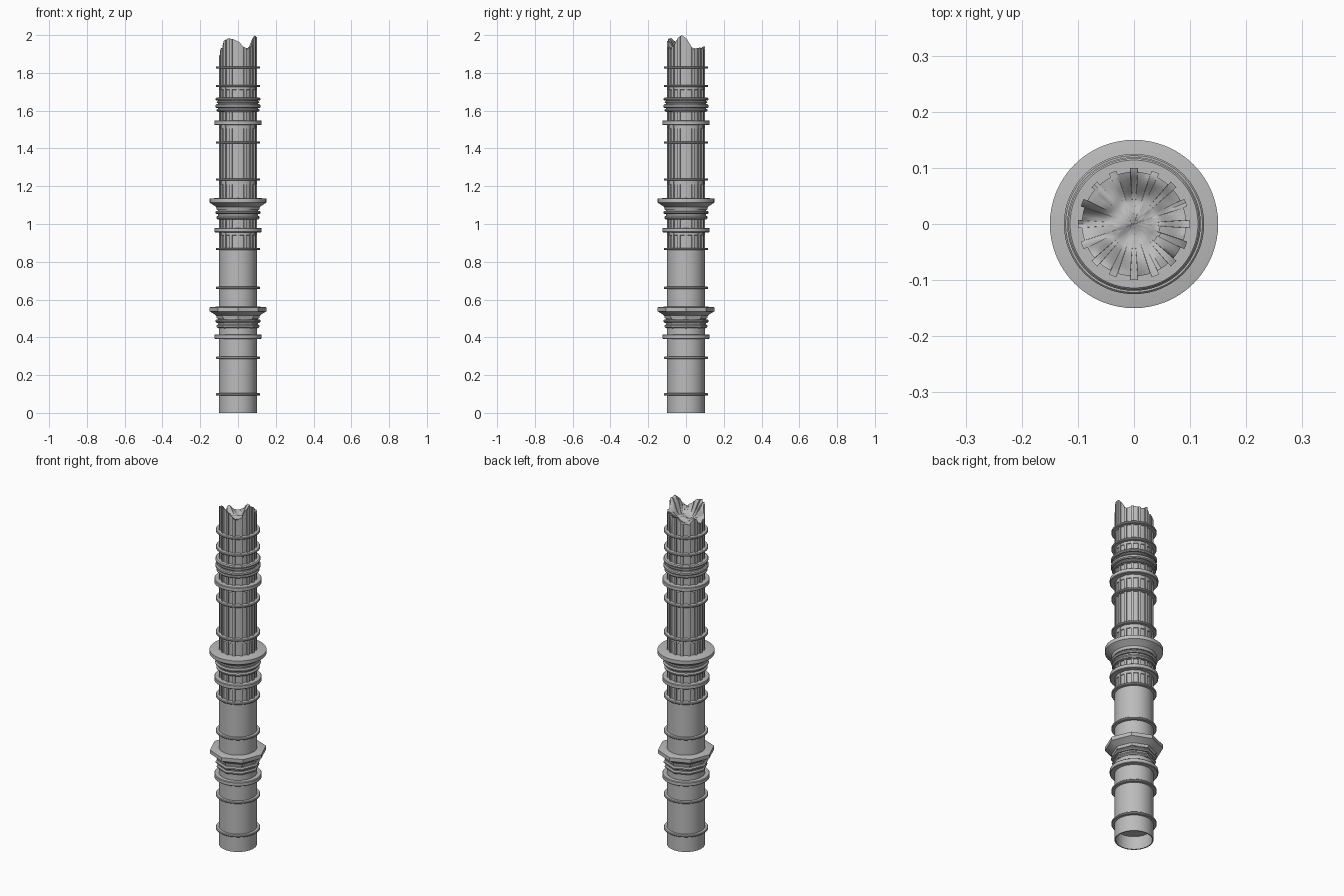
import bpy, bmesh, math
from mathutils import Vector, noise

cube = bpy.data.objects.get("Cube")
if cube:
    bpy.data.objects.remove(cube, do_unlink=True)

stone = bpy.data.materials.new("grey stone")
stone.use_nodes = True
stone.diffuse_color = (0.5, 0.5, 0.5, 1)
stone.node_tree.nodes["Principled BSDF"].inputs["Base Color"].default_value = (0.5, 0.5, 0.5, 1)


def finish(name, bm, angle=35):
    bmesh.ops.remove_doubles(bm, verts=bm.verts, dist=1e-5)
    bmesh.ops.recalc_face_normals(bm, faces=bm.faces)
    mesh = bpy.data.meshes.new(name)
    bm.to_mesh(mesh)
    bm.free()
    mesh.materials.append(stone)
    ob = bpy.data.objects.new(name, mesh)
    bpy.context.collection.objects.link(ob)
    bpy.ops.object.select_all(action='DESELECT')
    ob.select_set(True)
    bpy.context.view_layer.objects.active = ob
    bpy.ops.object.shade_smooth_by_angle(angle=math.radians(angle))
    return ob


def bridge(bm, loops):
    for a, b in zip(loops, loops[1:]):
        n = len(a)
        for i in range(n):
            j = (i + 1) % n
            quad = [a[i], a[j], b[j], b[i]]
            bm.faces.new(quad)


def turned(name, profile, sides=64, closed=True):
    """Turn a (radius, height) outline around the vertical axis."""
    bm = bmesh.new()
    loops = []
    for r, z in profile:
        loops.append([bm.verts.new((r * math.cos(math.tau * i / sides),
                                    r * math.sin(math.tau * i / sides), z))
                      for i in range(sides)])
    bridge(bm, loops + loops[:1] if closed else loops)
    return finish(name, bm)


def band(name, z0, z1, r, sides=64, bevel=0.003):
    b = min(bevel, (z1 - z0) / 3)
    return turned(name, [(0.09, z0), (r - b, z0), (r, z0 + b),
                         (r, z1 - b), (r - b, z1), (0.09, z1)], sides)


def flange(name, z, sides):
    """Wide projecting ledge, undercut by a sloping moulding."""
    turned(name, [(0.09, z - 0.06), (0.112, z - 0.06), (0.116, z - 0.045),
                  (0.128, z - 0.036), (0.15, z - 0.022), (0.15, z - 0.001),
                  (0.146, z), (0.09, z + 0.004)], sides)


# Plain lower shaft with a hollow foot
turned("lower_shaft", [(0.0001, 0.075), (0.094, 0.075), (0.094, 0),
                       (0.1, 0), (0.1, 0.87)], closed=False)

# Thin collars and thicker necking rings
for i, z in enumerate((0.098, 0.292, 0.662, 0.868, 1.235, 1.432, 1.73, 1.828)):
    band(f"collar_{i + 1}", z - 0.006, z + 0.006, 0.117)
for i, z in enumerate((0.404, 0.968, 1.536)):
    band(f"necking_{i + 1}", z - 0.012, z + 0.012, 0.125)

# Lower capital is eight-sided, the upper one round
for part, base, sides in (("lower", 0.45, 8), ("middle", 1.025, 64)):
    flange(f"{part}_ledge", base + 0.11, sides)
    for i, r in enumerate((0.114, 0.12)):
        z = base + i * 0.027
        band(f"{part}_moulding_{i + 1}", z, z + 0.018, r, sides, 0.006)
    band(f"{part}_moulding_core", base - 0.002, base + 0.06, 0.105, sides)

# Stack of mouldings near the top
for i, (z, h, r) in enumerate(((1.596, 0.012, 0.114), (1.614, 0.02, 0.119),
                               (1.64, 0.01, 0.113), (1.654, 0.015, 0.119))):
    band(f"upper_moulding_{i + 1}", z, z + h, r, bevel=0.005)
band("upper_moulding_core", 1.594, 1.668, 0.105)

# Panel headers between the ribs
for i, z in enumerate((0.94, 1.208, 1.505, 1.71)):
    band(f"panel_header_{i + 1}", z, z + 0.022, 0.0975, bevel=0.001)

# Ribbed upper shaft: one loop of angle and radius around the section
RIBS = 16
section = []
for k in range(RIBS):
    mid = 360 * k / RIBS
    for off, r in ((-4.2, 0.093), (-4, 0.1), (0, 0.1), (4, 0.1), (4.2, 0.093),
                   (9, 0.093), (13.5, 0.093)):
        section.append((mid + off, r))

# Height of the broken rim by direction in degrees
RIM = [(-180, 1.89), (-158, 1.905), (-148, 1.96), (-122, 1.985), (-100, 1.975),
       (-85, 1.962), (-74, 1.94), (-58, 1.925), (-42, 1.945), (-35, 1.97),
       (-15, 2.0), (0, 1.985), (12, 1.955), (22, 1.925), (50, 1.935),
       (75, 1.925), (95, 1.94), (110, 1.905), (135, 1.9), (155, 1.935),
       (168, 1.9), (180, 1.89)]


def rim(angle):
    angle = (angle + 180) % 360 - 180
    for (a0, z0), (a1, z1) in zip(RIM, RIM[1:]):
        if a0 <= angle <= a1:
            return z0 + (z1 - z0) * (angle - a0) / (a1 - a0)


bm = bmesh.new()


def loop(scale, height):
    verts = []
    for a, r in section:
        t = math.radians(a)
        x, y = r * scale * math.cos(t), r * scale * math.sin(t)
        verts.append(bm.verts.new((x, y, height(a, x, y))))
    return verts


def rubble(scale):
    """Lumpy broken core that climbs steeply to the rim."""
    def height(a, x, y):
        lump = noise.noise(Vector((x * 28, y * 28, 3))) * 0.014 * (1 - scale ** 4)
        rise = max(0, (scale - 0.45) / 0.55)
        rise = rise * rise * (3 - 2 * rise)
        return 1.9 + lump + (rim(a) - 1.9) * rise
    return height


loops = [loop(1, lambda a, x, y: 0.865), loop(1, lambda a, x, y: 1.83),
         loop(1, lambda a, x, y: rim(a))]
steps = 14
for s in range(1, steps):
    loops.append(loop(1 - s / steps, rubble(1 - s / steps)))
bridge(bm, loops)
centre = bm.verts.new((0, 0, rubble(0)(0, 0, 0)))
last = loops[-1]
for i in range(len(last)):
    bm.faces.new((last[i], last[(i + 1) % len(last)], centre))
finish("ribbed_broken_shaft", bm, 40)
